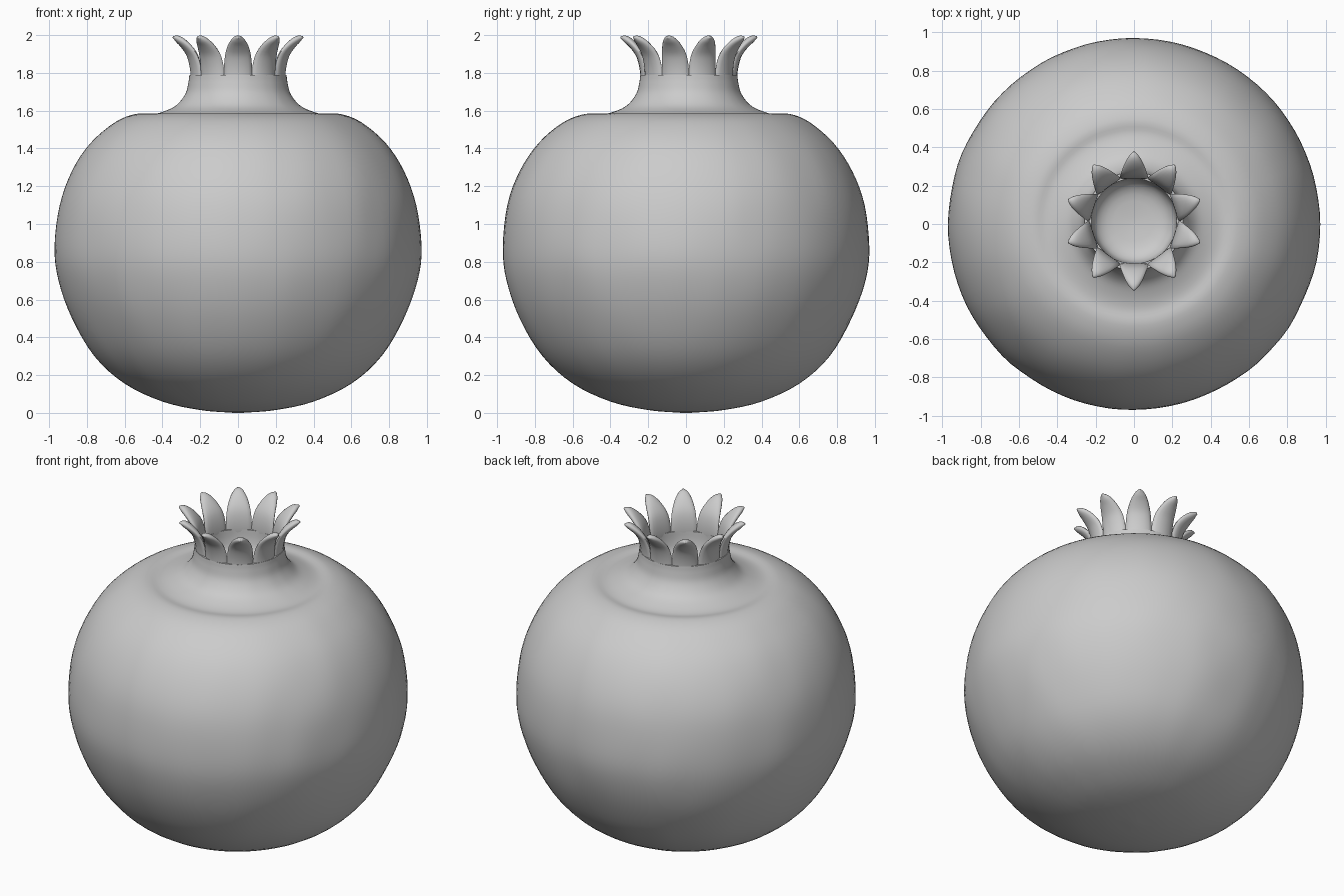
import bpy, bmesh, math
from mathutils import Vector, noise

if "Cube" in bpy.data.objects:
    bpy.data.objects.remove(bpy.data.objects["Cube"])

CROWN_Y = 0.015   # the crown sits slightly behind the axis
PETALS = 10


def spline(pts, steps):
    """Catmull-Rom curve through a short list of points."""
    p = [Vector(q) for q in pts]
    p = [2 * p[0] - p[1]] + p + [2 * p[-1] - p[-2]]
    out = []
    for i in range(1, len(p) - 2):
        a, b, c, d = p[i - 1:i + 3]
        for s in range(steps):
            t = s / steps
            out.append(0.5 * (2 * b + (c - a) * t + (2 * a - 5 * b + 4 * c - d) * t * t
                              + (3 * b - a - 3 * c + d) * t ** 3))
    out.append(p[-2])
    return out


def skin(bm, rings, cap=True):
    """Bridge closed vertex rings and cap both ends with fans."""
    vs = [[bm.verts.new(c) for c in ring] for ring in rings]
    n = len(vs[0])
    for lo, hi in zip(vs, vs[1:]):
        for i in range(n):
            j = (i + 1) % n
            bm.faces.new((lo[i], lo[j], hi[j], hi[i]))
    if cap:
        for ring in (vs[0], vs[-1]):
            mid = bm.verts.new(sum((v.co for v in ring), Vector()) / n)
            for i in range(n):
                bm.faces.new((ring[i], ring[(i + 1) % n], mid))


def finish(bm, name, angle):
    bmesh.ops.recalc_face_normals(bm, faces=bm.faces)
    me = bpy.data.meshes.new(name)
    bm.to_mesh(me)
    bm.free()
    ob = bpy.data.objects.new(name, me)
    bpy.context.collection.objects.link(ob)
    bpy.ops.object.select_all(action='DESELECT')
    ob.select_set(True)
    bpy.context.view_layer.objects.active = ob
    bpy.ops.object.shade_smooth_by_angle(angle=math.radians(angle))
    return ob


# Fruit: one lathed skin running up the neck and down into the open cup
outer = [(0.02, 0.0), (0.2, 0.015), (0.4, 0.06), (0.6, 0.155), (0.76, 0.3),
         (0.88, 0.5), (0.95, 0.7), (0.97, 0.88), (0.945, 1.1), (0.88, 1.28),
         (0.78, 1.43), (0.65, 1.54), (0.54, 1.583), (0.46, 1.58), (0.39, 1.597),
         (0.325, 1.63), (0.278, 1.69), (0.262, 1.75), (0.257, 1.79)]
inner = [(0.222, 1.79), (0.218, 1.73), (0.2, 1.67), (0.14, 1.63), (0.02, 1.615)]
profile = spline(outer, 4) + spline(inner, 3)
SEG = 96
rings = []
for r, z in profile:
    shift = CROWN_Y * min(1, max(0, (0.7 - r) / 0.3)) if z > 1.5 else 0
    ring = []
    for i in range(SEG):
        a = 2 * math.pi * i / SEG
        # faint leathery unevenness, fading out at the poles
        bump = noise.noise((5 * math.cos(a), 5 * math.sin(a), 3 * z)) * 0.005 * min(1, r)
        ring.append(Vector(((r + bump) * math.cos(a), (r + bump) * math.sin(a) + shift, z)))
    rings.append(ring)
bm = bmesh.new()
skin(bm, rings)
finish(bm, "fruit_body", 40)

# Crown petals: (mid radius, height), and (half width, half thickness) along each petal
path = spline([(0.241, 1.74), (0.239, 1.79), (0.246, 1.85), (0.264, 1.905),
               (0.3, 1.952), (0.335, 1.98), (0.361, 1.99)], 3)
size = spline([(0.078, 0.017), (0.077, 0.018), (0.074, 0.02), (0.067, 0.021),
               (0.051, 0.021), (0.03, 0.018), (0.006, 0.005)], 3)
bm = bmesh.new()
for k in range(PETALS):
    base = math.pi / 2 + 2 * math.pi * k / PETALS
    rings = []
    for i, ((r, z), (w, t)) in enumerate(zip(path, size)):
        # section lies square to the petal's own direction
        d = (path[min(i + 1, len(path) - 1)] - path[max(i - 1, 0)]).normalized()
        ring = []
        for s in range(16):
            q = 2 * math.pi * s / 16
            off = t * math.sin(q)
            a = base + w * math.cos(q) / r
            rr, zz = r + off * d.y, z - off * d.x
            ring.append(Vector((rr * math.cos(a), rr * math.sin(a) + CROWN_Y, zz)))
        rings.append(ring)
    skin(bm, rings)
finish(bm, "crown_petals", 60)
